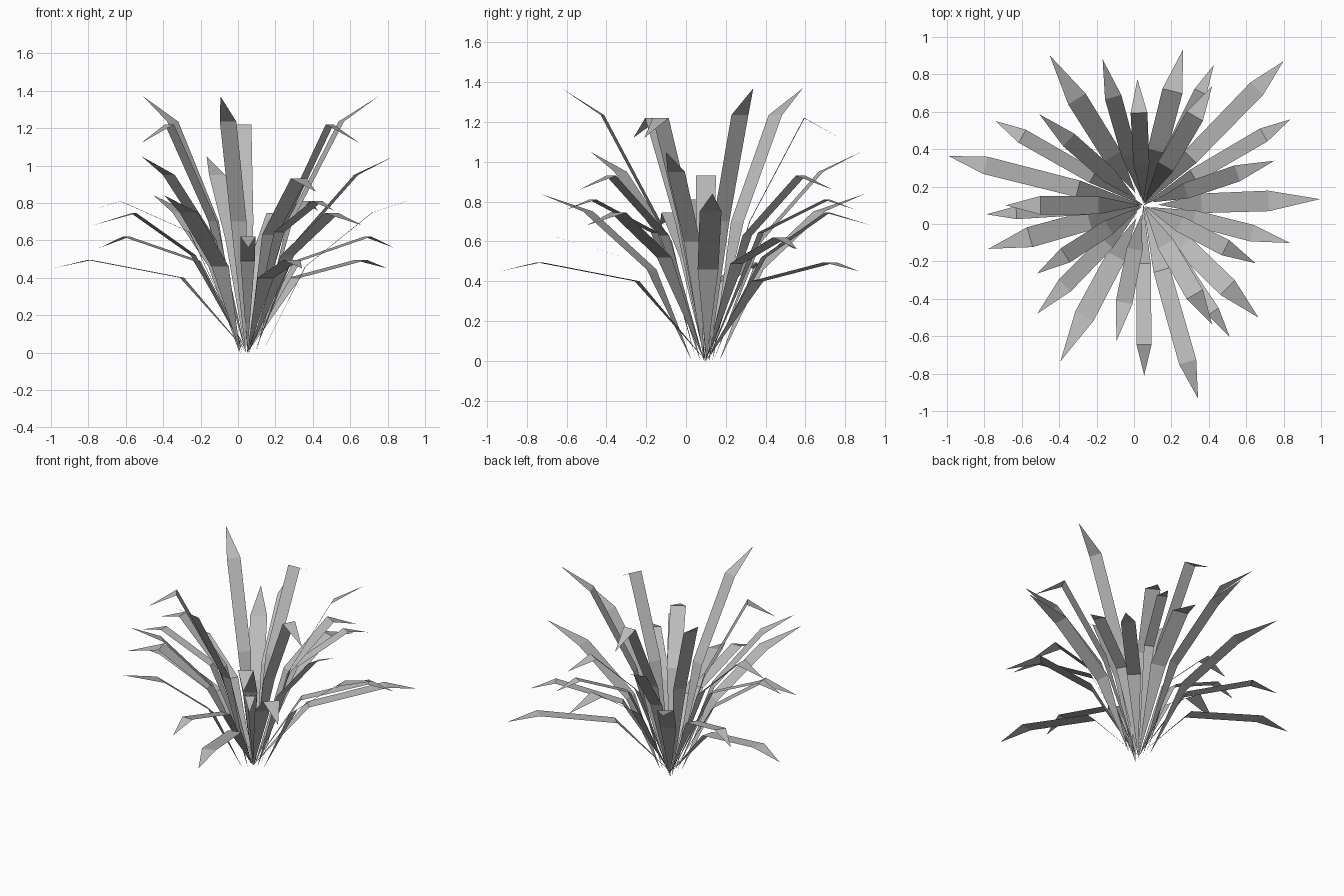
import bpy
import bmesh
from math import cos, sin, radians

if "Cube" in bpy.data.objects:
    bpy.data.objects.remove(bpy.data.objects["Cube"], do_unlink=True)

# One flat colour for all leaves
grey = bpy.data.materials.new("leaf_grey")
grey.use_nodes = True
colour = (0.5, 0.5, 0.5, 1)
grey.diffuse_color = colour
grey.node_tree.nodes["Principled BSDF"].inputs["Base Color"].default_value = colour

CENTRE = (0.05, 0.10)


def leaf(name, angle, width, profile):
    """Flat folded leaf: pointed base, two fold lines, pointed tip."""
    a = radians(angle)
    bm = bmesh.new()

    def point(r, z, side=0.0):
        return bm.verts.new((CENTRE[0] + r * cos(a) - side * sin(a),
                             CENTRE[1] + r * sin(a) + side * cos(a), z))

    base, bend, fold, tip = profile
    h = width / 2
    root, end = point(*base), point(*tip)
    b1, b2 = point(*bend, -h * 0.95), point(*bend, h * 0.95)
    f1, f2 = point(*fold, -h), point(*fold, h)
    bm.faces.new((root, b1, b2))
    bm.faces.new((b1, f1, f2, b2))
    bm.faces.new((f1, end, f2))
    mesh = bpy.data.meshes.new(name)
    bm.to_mesh(mesh)
    bm.free()
    mesh.materials.append(grey)
    bpy.context.collection.objects.link(bpy.data.objects.new(name, mesh))


# Leaf kinds: first angle, width, (radius, height) at base, bend, fold and tip
kinds = {
    "broad_leaf": (2, 0.11, ((0.08, 0), (0.31, 0.46), (0.67, 0.75), (0.945, 0.84))),
    "upright_leaf": (18.8, 0.09, ((0.05, 0), (0.24, 0.70), (0.53, 1.235), (0.74, 1.37))),
    "low_leaf": (30.3, 0.08, ((0, 0), (0.31, 0.49), (0.745, 0.62), (0.91, 0.56))),
    "lowest_leaf": (45.8, 0.095, ((0, 0), (0.36, 0.40), (0.87, 0.495), (1.075, 0.45))),
    "folded_leaf": (60, 0.10, ((0.01, 0), (0.24, 0.63), (0.55, 0.93), (0.735, 0.86))),
    "arched_leaf": (63.3, 0.07, ((0.01, 0), (0.31, 0.645), (0.68, 0.81), (0.84, 0.76))),
    "drooping_leaf": (75.7, 0.11, ((0.01, 0), (0.30, 0.52), (0.63, 0.745), (0.86, 0.68))),
    "tall_leaf": (92.7, 0.09, ((0.01, 0), (0.22, 0.70), (0.495, 1.22), (0.675, 1.12))),
    "rising_leaf": (105.6, 0.09, ((0.04, 0), (0.28, 0.60), (0.60, 0.95), (0.81, 1.05))),
}

# Each kind repeats three times around the crown
for name, (angle, width, profile) in kinds.items():
    for i in range(3):
        leaf(f"{name}_{i + 1}", angle + 120 * i, width, profile)
